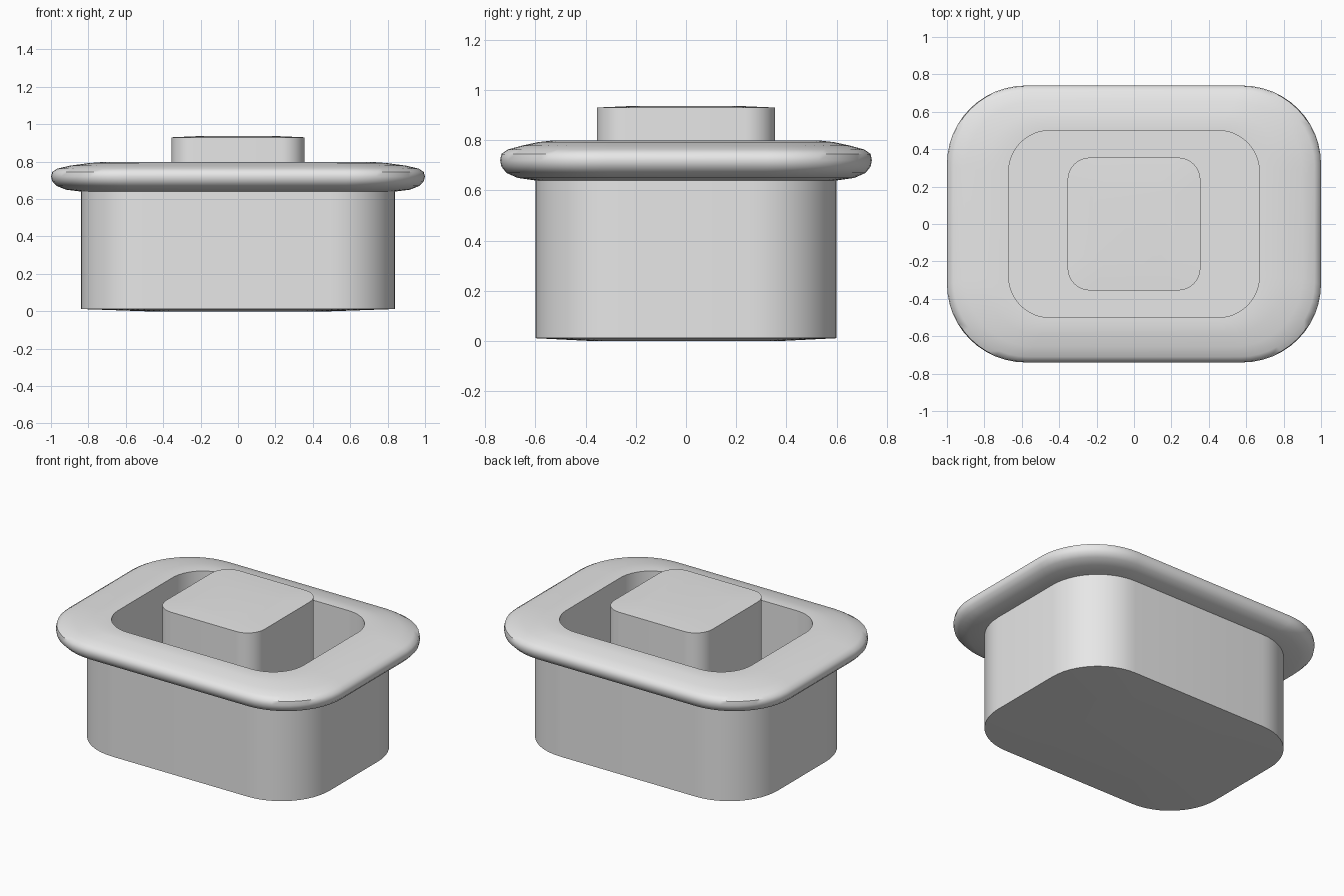
import bpy, bmesh
from math import cos, sin, pi, radians

cube = bpy.data.objects.get("Cube")
if cube:
    bpy.data.objects.remove(cube)

grey = bpy.data.materials.new("plain grey")
grey.use_nodes = True
colour = (0.8, 0.8, 0.8, 1)
grey.diffuse_color = colour
grey.node_tree.nodes["Principled BSDF"].inputs["Base Color"].default_value = colour

STEPS = 12  # segments per rounded corner


def rounded_ring(bm, hx, hy, r, z):
    """Rounded rectangle of half sizes hx, hy and corner radius r."""
    ring = []
    for q, (sx, sy) in enumerate([(1, 1), (-1, 1), (-1, -1), (1, -1)]):
        for i in range(STEPS + 1):
            a = (q + i / STEPS) * pi / 2
            ring.append(bm.verts.new((sx * (hx - r) + r * cos(a),
                                      sy * (hy - r) + r * sin(a), z)))
    return ring


def loft(name, sections):
    """Skin a stack of rounded rectangles and cap both ends."""
    bm = bmesh.new()
    rings = [rounded_ring(bm, *s) for s in sections]
    for a, b in zip(rings, rings[1:]):
        for i in range(len(a)):
            j = (i + 1) % len(a)
            bm.faces.new((a[i], a[j], b[j], b[i]))
    bm.faces.new(rings[0][::-1])
    bm.faces.new(rings[-1])
    bmesh.ops.recalc_face_normals(bm, faces=bm.faces)
    mesh = bpy.data.meshes.new(name)
    bm.to_mesh(mesh)
    bm.free()
    mesh.materials.append(grey)
    obj = bpy.data.objects.new(name, mesh)
    bpy.context.collection.objects.link(obj)
    bpy.ops.object.select_all(action='DESELECT')
    obj.select_set(True)
    bpy.context.view_layer.objects.active = obj
    bpy.ops.object.shade_smooth_by_angle(angle=radians(50))
    return obj


# Hollow tub: base, outer wall, overhanging soft rim, inner wall, floor
loft("tub_with_rim", [
    (0.50, 0.36, 0.20, 0.0),
    (0.84, 0.60, 0.35, 0.012),
    (0.84, 0.60, 0.35, 0.64),
    (0.92, 0.67, 0.38, 0.65),
    (0.97, 0.715, 0.40, 0.67),
    (0.993, 0.735, 0.41, 0.695),
    (1.0, 0.74, 0.42, 0.72),
    (0.993, 0.735, 0.41, 0.745),
    (0.965, 0.71, 0.40, 0.763),
    (0.90, 0.655, 0.36, 0.778),
    (0.80, 0.59, 0.30, 0.792),
    (0.72, 0.54, 0.25, 0.798),
    (0.67, 0.50, 0.22, 0.797),
    (0.67, 0.50, 0.22, 0.10),
])

# Central block rising from the floor, with a faintly domed top
loft("centre_block", [
    (0.355, 0.355, 0.12, 0.09),
    (0.355, 0.355, 0.12, 0.93),
    (0.22, 0.22, 0.08, 0.936),
])
